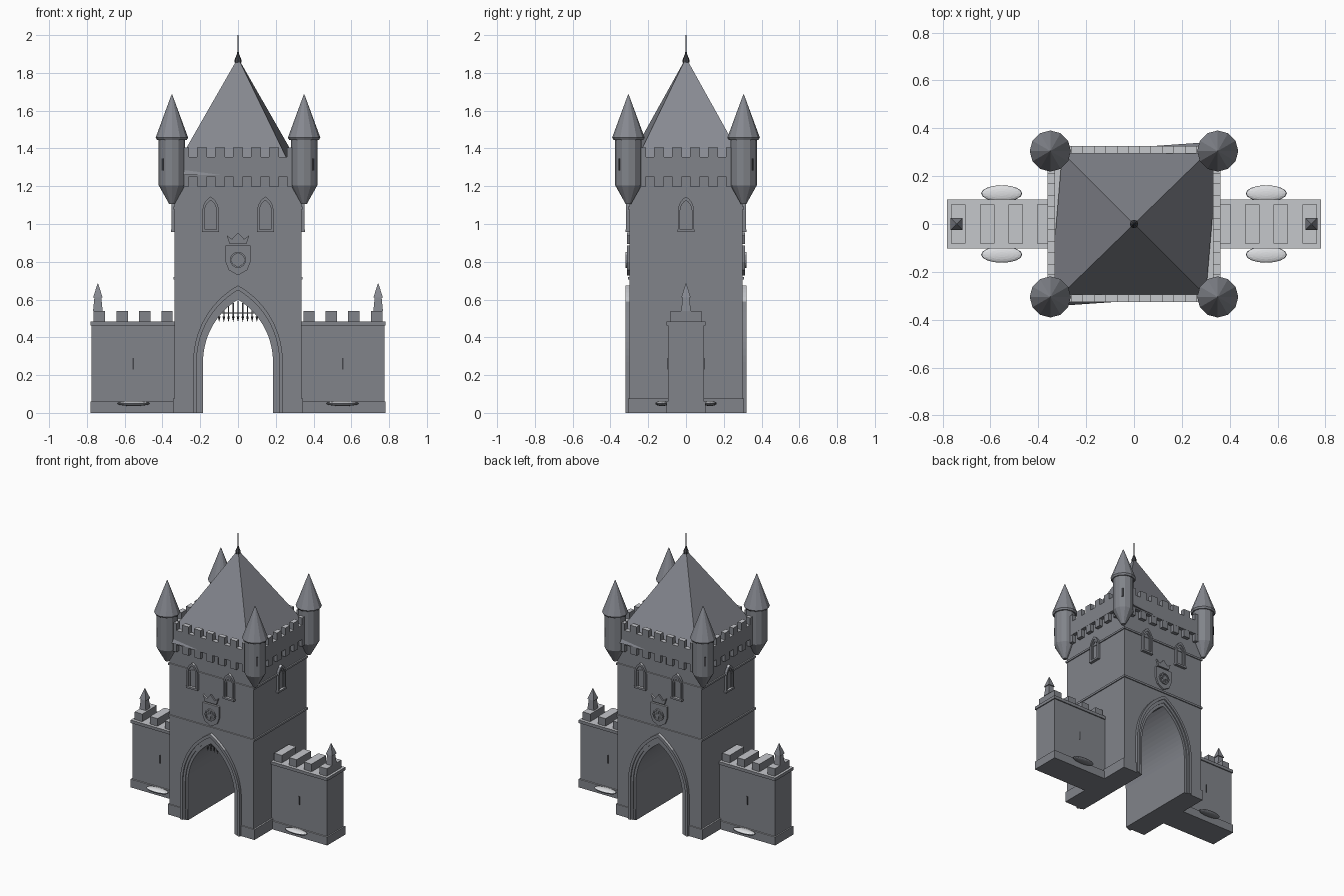
import bpy, bmesh, math
from mathutils import Matrix, Vector

if "Cube" in bpy.data.objects:
    bpy.data.objects.remove(bpy.data.objects["Cube"], do_unlink=True)


def material(name, rgb):
    m = bpy.data.materials.new(name)
    m.use_nodes = True
    m.diffuse_color = (*rgb, 1)
    m.node_tree.nodes["Principled BSDF"].inputs["Base Color"].default_value = (*rgb, 1)
    return m


STONE = material("grey stone", (0.22, 0.23, 0.255))
SLATE = material("slate roof", (0.24, 0.25, 0.28))
PALE = material("pale top stone", (0.56, 0.57, 0.60))
SNOW = material("white drift", (0.72, 0.73, 0.75))
DARK = material("dark iron", (0.06, 0.062, 0.07))


def finish(bm, name, base=STONE, top=PALE):
    """Turn a bmesh into an object; upward faces take the top colour."""
    bmesh.ops.recalc_face_normals(bm, faces=bm.faces[:])
    bm.normal_update()
    for f in bm.faces:
        f.material_index = 1 if f.normal.z > 0.7 else 0
    me = bpy.data.meshes.new(name)
    bm.to_mesh(me)
    bm.free()
    me.materials.append(base)
    me.materials.append(top)
    ob = bpy.data.objects.new(name, me)
    bpy.context.collection.objects.link(ob)
    return ob


def add_box(bm, x0, x1, y0, y1, z0, z1, turn=0):
    mat = Matrix.Rotation(turn, 4, "Z") @ Matrix.Translation(
        ((x0 + x1) / 2, (y0 + y1) / 2, (z0 + z1) / 2)) @ Matrix.Diagonal((x1 - x0, y1 - y0, z1 - z0, 1))
    bmesh.ops.create_cube(bm, size=1, matrix=mat)


def add_prism(bm, outline, y0, y1, turn=0):
    """Extrude an x-z outline along y, then turn it about the z axis."""
    rot = Matrix.Rotation(turn, 3, "Z")
    a = [bm.verts.new(rot @ Vector((x, y0, z))) for x, z in outline]
    b = [bm.verts.new(rot @ Vector((x, y1, z))) for x, z in outline]
    bm.faces.new(a)
    bm.faces.new(b[::-1])
    for i in range(len(a)):
        j = (i + 1) % len(a)
        bm.faces.new((a[j], a[i], b[i], b[j]))


def add_lathe(bm, profile, cx, cy, sides):
    for (r0, z0), (r1, z1) in zip(profile, profile[1:]):
        if z1 == z0:
            continue
        bmesh.ops.create_cone(bm, segments=sides, radius1=r0, radius2=r1, depth=z1 - z0, cap_ends=True,
                              matrix=Matrix.Translation((cx, cy, (z0 + z1) / 2)))


def arch(half, z0, spring, apex, n=9):
    """Pointed arch outline from left foot to right foot."""
    h = apex - spring
    r = (half * half + h * h) / (2 * half)
    end = math.asin(h / r)
    right = [(r * math.cos(end * i / n) - r + half, spring + r * math.sin(end * i / n)) for i in range(n)]
    left = [(-x, z) for x, z in right]
    return [(-half, z0)] + left + [(0, apex)] + right[::-1] + [(half, z0)]


def add_arch_band(bm, outer, inner, y0, y1, turn=0):
    add_prism(bm, outer + inner[::-1], y0, y1, turn)


QUARTER = math.pi / 2
HX, HY = 0.335, 0.30
SIDES = [(0, HX, HY), (1, HY, HX), (2, HX, HY), (3, HY, HX)]  # turn, half length, distance

# Tower body with the gate passage
gate = arch(0.185, 0, 0.27, 0.60, 14)
bm = bmesh.new()
add_prism(bm, [(-HX, 0)] + gate + [(HX, 0), (HX, 1.25), (-HX, 1.25)], -HY, HY)
finish(bm, "tower_body")

bm = bmesh.new()
for s in (-1, 1):
    xs = sorted((s * 0.19, s * 0.345))
    add_box(bm, *xs, -0.306, 0.306, 0, 0.075)
finish(bm, "tower_plinth")

for name, z0, z1 in (("lower_string_course", 0.705, 0.72), ("upper_string_course", 1.078, 1.092)):
    bm = bmesh.new()
    add_box(bm, -0.342, 0.342, -0.307, 0.307, z0, z1)
    finish(bm, name)

# Stepped gate mouldings on front and back
bm = bmesh.new()
rings = [(0.237, 0.675, 0.32), (0.219, 0.65, 0.312), (0.202, 0.625, 0.305)]
for turn in (0, math.pi):
    for i, (half, apex, d) in enumerate(rings):
        nxt = rings[i + 1] if i < 2 else (0.185, 0.60, 0)
        add_arch_band(bm, arch(half, 0, 0.27, apex, 14), arch(nxt[0], 0, 0.27, nxt[1], 14), -d, -0.295, turn)
finish(bm, "gate_mouldings")

# Raised portcullis
bm = bmesh.new()
for i in range(-4, 5):
    x = i * 0.025
    add_box(bm, x - 0.003, x + 0.003, -0.203, -0.197, 0.50, 0.595 - abs(x) * 0.5)
    bmesh.ops.create_cone(bm, segments=4, radius1=0, radius2=0.007, depth=0.03, cap_ends=False,
                          matrix=Matrix.Translation((x, -0.2, 0.495)))
add_box(bm, -0.12, 0.12, -0.203, -0.197, 0.525, 0.532)
finish(bm, "portcullis", DARK, DARK)

# Pointed windows: two on front and back, one on each side
frames, panes = bmesh.new(), bmesh.new()
for t, _, d in SIDES:
    for u in ((-0.145, 0.145) if t % 2 == 0 else (0,)):
        def shift(pts):
            return [(x + u, z) for x, z in pts]
        outer = shift(arch(0.043, 0.965, 1.07, 1.145, 5))
        mid = shift(arch(0.031, 0.965, 1.07, 1.125, 5))
        inner = shift(arch(0.022, 0.965, 1.07, 1.108, 5))
        add_arch_band(frames, outer, mid, -d - 0.018, -d + 0.01, t * QUARTER)
        add_arch_band(frames, mid, inner, -d - 0.010, -d + 0.01, t * QUARTER)
        add_box(frames, u - 0.045, u + 0.045, -d - 0.02, -d + 0.01, 0.958, 0.972, t * QUARTER)
        add_prism(panes, inner, -d - 0.003, -d + 0.004, t * QUARTER)
finish(frames, "window_frames")
finish(panes, "window_panes", STONE, STONE)

# Shield with wheel and crown on front and back
bm = bmesh.new()
shield = [(-0.066, 0.885), (-0.066, 0.80), (-0.05, 0.757), (0, 0.728),
          (0.05, 0.757), (0.066, 0.80), (0.066, 0.885)]
crown = [(-0.045, 0.895), (-0.06, 0.94), (-0.032, 0.92), (0, 0.955), (0.032, 0.92), (0.06, 0.94), (0.045, 0.895)]
for turn in (0, math.pi):
    add_prism(bm, shield, -0.312, -0.295, turn)
    add_prism(bm, crown, -0.312, -0.295, turn)
    circle = [(math.cos(k * math.tau / 16), math.sin(k * math.tau / 16)) for k in range(17)]
    rim = [(r * c, 0.81 + r * s) for r, pts in ((0.042, circle), (0.033, circle[::-1])) for c, s in pts]
    for k in range(16):
        add_prism(bm, [rim[k], rim[k + 1], rim[32 - k], rim[33 - k]], -0.32, -0.31, turn)
    for k in range(4):
        c, s = math.cos(k * math.pi / 4), math.sin(k * math.pi / 4)
        spoke = [(0.034 * a * c - 0.003 * b * s, 0.81 + 0.034 * a * s + 0.003 * b * c)
                 for a, b in ((-1, -1), (1, -1), (1, 1), (-1, 1))]
        add_prism(bm, spoke, -0.317, -0.31, turn)
finish(bm, "shields")

# Corbels, parapet and battlements around the tower head
corbels, parapet = bmesh.new(), bmesh.new()
for t, half, d in SIDES:
    turn, count = t * QUARTER, 7 if t % 2 == 0 else 6
    for i in range(count):
        u = (i - (count - 1) / 2) * 0.095
        add_box(corbels, u - 0.024, u + 0.024, -d - 0.026, -d + 0.01, 1.197, 1.255, turn)
        add_box(parapet, u - 0.026, u + 0.026, -d - 0.027, -d + 0.005, 1.355, 1.405, turn)
    add_box(parapet, -half - 0.027, half + 0.027, -d - 0.027, -d + 0.005, 1.25, 1.355, turn)
finish(corbels, "corbels")
finish(parapet, "parapet")

# Slightly skewed main roof
bm = bmesh.new()
eaves = [bm.verts.new((x, y, 1.26)) for x, y in
         ((-0.355, -0.345), (0.30, -0.30), (0.355, 0.345), (-0.30, 0.30))]
peak = bm.verts.new((0, 0, 1.88))
bm.faces.new(eaves)
for i in range(4):
    bm.faces.new((eaves[i], eaves[(i + 1) % 4], peak))
finish(bm, "main_roof", SLATE, SLATE)

bm = bmesh.new()
add_lathe(bm, [(0.018, 1.855), (0.018, 1.87), (0.006, 1.90), (0.004, 1.91), (0.002, 2.0)], 0, 0, 8)
finish(bm, "roof_finial", DARK, DARK)

# Corner turrets with cone roofs and arrow slits
turrets, cones, slits = bmesh.new(), bmesh.new(), bmesh.new()
for sx in (-1, 1):
    for sy in (-1, 1):
        x, y = sx * 0.35, sy * 0.305
        add_lathe(turrets, [(0.014, 1.105), (0.07, 1.205), (0.07, 1.455)], x, y, 12)
        add_lathe(cones, [(0.078, 1.445), (0.086, 1.457), (0.002, 1.685)], x, y, 12)
        angle = math.atan2(sy, sx)
        turn = Matrix.Translation((x, y, 1.315)) @ Matrix.Rotation(angle, 4, "Z")
        bmesh.ops.create_cube(slits, size=1, matrix=turn @ Matrix.Translation((0.067, 0, 0))
                              @ Matrix.Diagonal((0.008, 0.012, 0.065, 1)))
finish(turrets, "turrets")
finish(cones, "turret_roofs", SLATE, SLATE)
finish(slits, "turret_slits", DARK, DARK)

# Side walls with coping, merlons, end pinnacles and ground drifts
for s, side in ((1, "left"), (-1, "right")):
    def wall_box(b, x0, x1, half_y, z0, z1):
        add_box(b, *sorted((s * x0, s * x1)), -half_y, half_y, z0, z1)
    bm = bmesh.new()
    wall_box(bm, 0.33, 0.775, 0.095, 0, 0.465)
    wall_box(bm, 0.33, 0.782, 0.103, 0, 0.06)
    wall_box(bm, 0.33, 0.782, 0.103, 0.463, 0.485)
    for x in (0.735, 0.613, 0.494, 0.376):
        wall_box(bm, x - 0.03, x + 0.03, 0.082, 0.485, 0.54)
    finish(bm, side + "_wall")
    bm = bmesh.new()
    for r0, r1, z0, z1 in ((0.036, 0.026, 0.54, 0.61), (0.036, 0.002, 0.61, 0.685)):
        bmesh.ops.create_cone(bm, segments=4, radius1=r0, radius2=r1, depth=z1 - z0, cap_ends=True,
                              matrix=Matrix.Translation((s * 0.742, 0, (z0 + z1) / 2))
                              @ Matrix.Rotation(math.pi / 4, 4, "Z"))
    finish(bm, side + "_pinnacle", SLATE, SLATE)
    bm = bmesh.new()
    for sy in (-1, 1):
        add_box(bm, s * 0.555 - 0.004, s * 0.555 + 0.004, sy * 0.096 - 0.002, sy * 0.096 + 0.002, 0.23, 0.29)
    finish(bm, side + "_wall_slits", DARK, DARK)
    bm = bmesh.new()
    for sy in (-1, 1):
        bmesh.ops.create_uvsphere(bm, u_segments=16, v_segments=10, radius=1,
                                  matrix=Matrix.Translation((s * 0.553, sy * 0.128, 0.05))
                                  @ Matrix.Diagonal((0.086, 0.034, 0.014, 1)))
    finish(bm, side + "_ground_drifts", STONE, SNOW)
